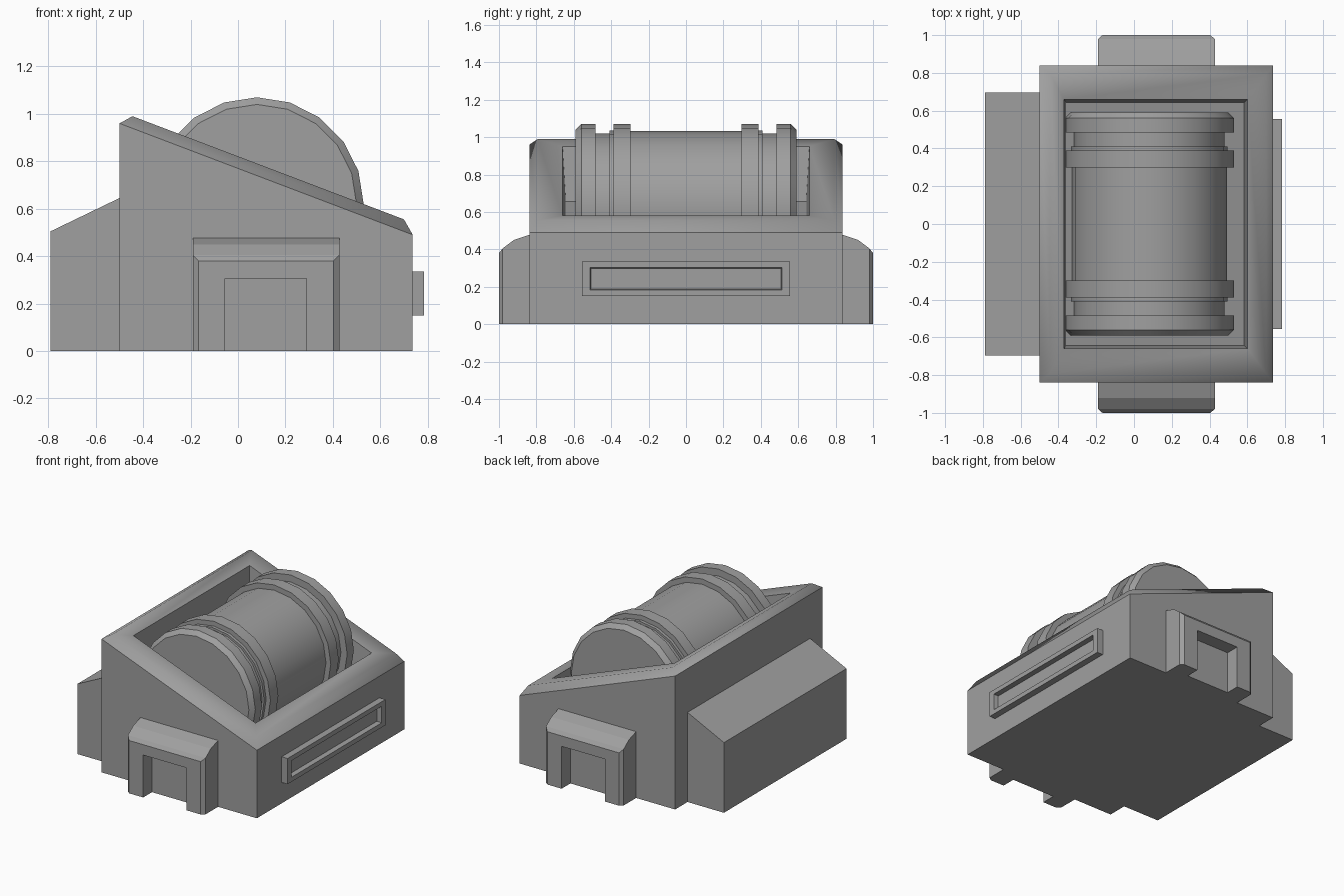
import bpy, bmesh, math
from mathutils import Vector

cube = bpy.data.objects.get("Cube")
if cube:
    bpy.data.objects.remove(cube, do_unlink=True)

grey = bpy.data.materials.new("plain grey")
grey.use_nodes = True
GREY = (0.35, 0.35, 0.35, 1)
grey.diffuse_color = GREY
grey.node_tree.nodes["Principled BSDF"].inputs["Base Color"].default_value = GREY


def finish(name, bm):
    bmesh.ops.recalc_face_normals(bm, faces=bm.faces)
    mesh = bpy.data.meshes.new(name)
    bm.to_mesh(mesh)
    bm.free()
    mesh.materials.append(grey)
    obj = bpy.data.objects.new(name, mesh)
    bpy.context.collection.objects.link(obj)
    return obj


def loft(rings, smooth=(), sharp=()):
    """Skin equal-length closed rings and cap both ends."""
    bm = bmesh.new()
    loops = [[bm.verts.new(p) for p in ring] for ring in rings]
    n = len(loops[0])
    for k, (a, b) in enumerate(zip(loops, loops[1:])):
        for i in range(n):
            j = (i + 1) % n
            bm.faces.new((a[i], a[j], b[j], b[i])).smooth = k in smooth
    bm.faces.new(loops[0])
    bm.faces.new(loops[-1])
    for k in sharp:
        for i in range(n):
            bm.edges.get((loops[k][i], loops[k][(i + 1) % n])).smooth = False
    return bm


# Main housing with a sloping rounded rim and a sunken well
X0, X1, Y = -0.50, 0.737, 0.838


def slope(x):
    return 0.96 - 0.38 * (x - X0)


def rim_ring(left, right, side, height):
    return [(x, y, slope(x) + height) for x, y in (
        (X0 + left, side - Y), (X1 - right, side - Y),
        (X1 - right, Y - side), (X0 + left, Y - side))]


top = rim_ring(0, 0, 0, 0)
housing = loft([[(x, y, 0) for x, y, z in top], top,
                rim_ring(0.055, 0.037, 0.045, 0.051),
                rim_ring(0.13, 0.135, 0.178, 0.04),
                rim_ring(0.14, 0.155, 0.195, -0.25)],
               smooth=(1, 2), sharp=(1, 3))
finish("housing", housing)

# Side bin with a sloping lid
bin_profile = [(-0.79, 0), (X0, 0), (X0, 0.645), (-0.79, 0.505)]
finish("side_bin", loft([[(x, y, z) for x, z in bin_profile] for y in (-0.697, 0.697)]))

# Twenty-sided drum with raised bands, mirrored about its middle
half = [(0.59, 0.42), (0.56, 0.45), (0.485, 0.45), (0.485, 0.40), (0.41, 0.40),
        (0.41, 0.416), (0.388, 0.416), (0.388, 0.45), (0.298, 0.45), (0.298, 0.412)]
profile = [(-y, r) for y, r in half] + half[::-1]
SIDES = 20
drum = finish("drum", loft([[(0.08 + r * math.cos(math.tau * i / SIDES), y,
                              0.62 + r * math.sin(math.tau * i / SIDES))
                             for i in range(SIDES)] for y, r in profile]))
bpy.context.view_layer.objects.active = drum
drum.select_set(True)
bpy.ops.object.shade_smooth_by_angle(angle=math.radians(20))
drum.select_set(False)


# Archways on both ends: bevelled hood with a doorway recess
def arch_ring(x0, x1, height, y):
    return [(x0, y, 0), (x1, y, 0), (x1, y, height), (x0, y, height)]


def door_ring(y):
    """Outline of the doorway at depth y."""
    return arch_ring(-0.055, 0.29, 0.305, y)


for name, s in (("front", -1), ("back", 1)):
    rings = [arch_ring(-0.19, 0.428, 0.48, s * 0.83),
             arch_ring(-0.19, 0.428, 0.45, s * 0.92),
             arch_ring(-0.19, 0.428, 0.405, s * 0.98),
             arch_ring(-0.167, 0.403, 0.38, s * 1.0),
             door_ring(s * 1.0), door_ring(s * 0.90)]
    bm = loft(rings)
    # Open the threshold so the doorway reaches the ground
    bm.faces.ensure_lookup_table()
    bmesh.ops.delete(bm, geom=[f for f in bm.faces if all(abs(v.co.z) < 1e-5 for v in f.verts)],
                     context="FACES_ONLY")
    ground = [(-0.19, 0.83), (0.428, 0.83), (0.428, 0.98), (0.403, 1.0), (0.29, 1.0),
              (0.29, 0.90), (-0.055, 0.90), (-0.055, 1.0), (-0.167, 1.0), (-0.19, 0.98)]
    bm.faces.new([bm.verts.new((x, s * y, 0)) for x, y in ground])
    bmesh.ops.remove_doubles(bm, verts=bm.verts, dist=1e-4)
    finish(name + "_archway", bm)


# Framed slot on the low side
def slot_ring(x, half_width, low, high):
    return [(x, -half_width, low), (x, half_width, low),
            (x, half_width, high), (x, -half_width, high)]


finish("slot_frame", loft([slot_ring(0.73, 0.556, 0.15, 0.335),
                           slot_ring(0.784, 0.556, 0.15, 0.335),
                           slot_ring(0.784, 0.513, 0.183, 0.302),
                           slot_ring(0.75, 0.508, 0.188, 0.297)]))
